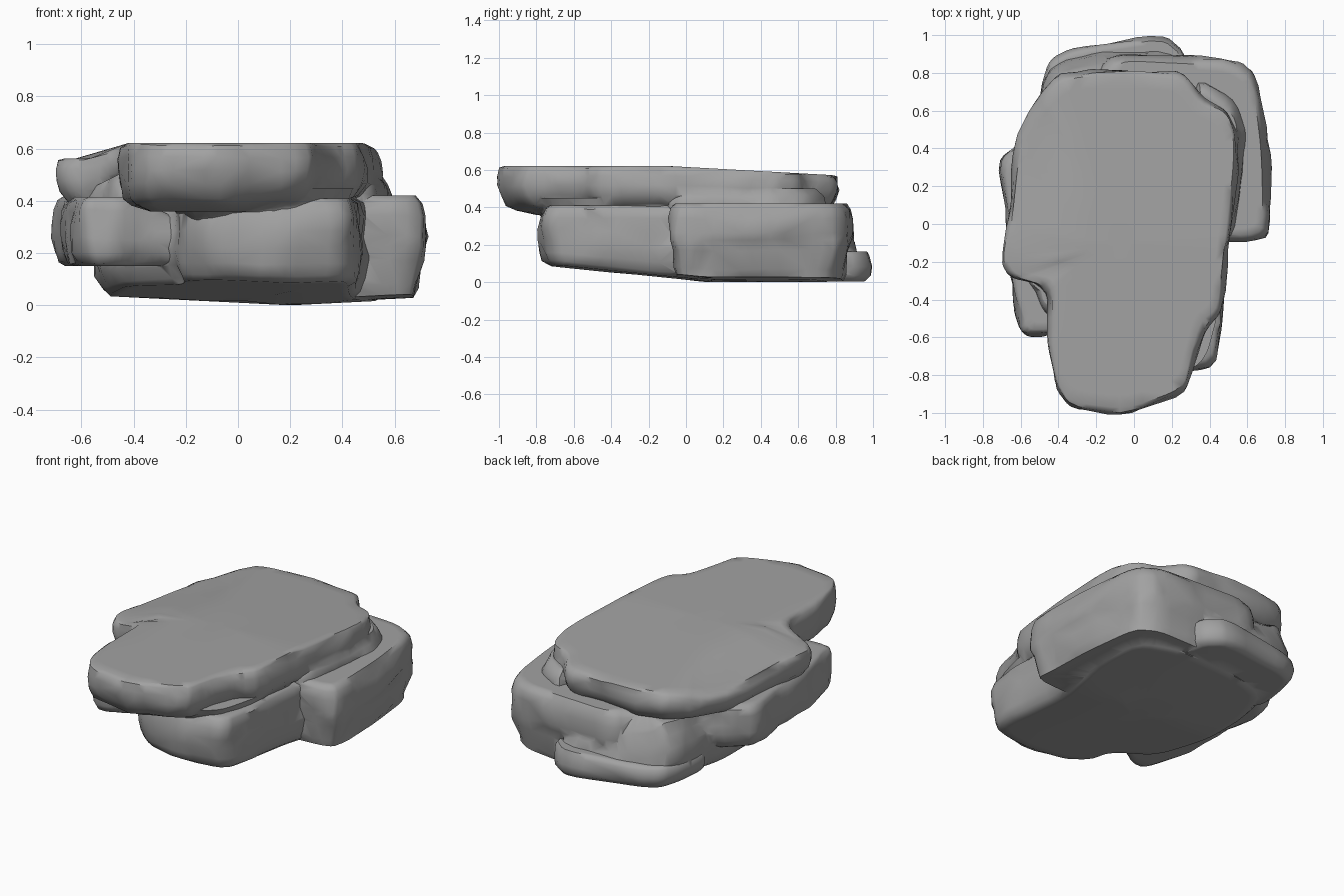
import bpy, bmesh, math
from mathutils import Vector, noise

if "Cube" in bpy.data.objects:
    bpy.data.objects.remove(bpy.data.objects["Cube"])


def soften(pts, rounds=2, cut=0.18):
    # corner cutting, so that the outlines look worn
    for _ in range(rounds):
        out = []
        for i, p in enumerate(pts):
            q = pts[(i + 1) % len(pts)]
            out += [p.lerp(q, cut), p.lerp(q, 1 - cut)]
        pts = out
    return pts


def slab(name, outline, low, high, profile, rough=0.024):
    """Stack rings of the outline; profile = (height fraction, inset)."""
    pts = soften([Vector(p) for p in outline])
    c = Vector(((min(p.x for p in pts) + max(p.x for p in pts)) / 2,
                (min(p.y for p in pts) + max(p.y for p in pts)) / 2))
    bm = bmesh.new()

    def ring(t, inset=0.0, scale=1.0):
        vs = []
        for p in pts:
            d = p - c
            q = c + (d - d.normalized() * inset) * scale
            z = low(q.x, q.y) * (1 - t) + high(q.x, q.y) * t
            v = Vector((q.x, q.y, z))
            if 0 < t < 1:
                w = Vector((v.x, v.y, v.z * 1.7))
                n = noise.noise_vector(w * 3.5) * rough + noise.noise_vector(w * 9) * rough * 0.6
                v += Vector((n.x, n.y, n.z * 0.4))
            vs.append(bm.verts.new(v))
        return vs

    t0, i0 = profile[0]
    t1, i1 = profile[-1]
    caps = (0.3, 0.6, 0.93)
    rings = [ring(t0, i0, s) for s in caps]
    rings += [ring(t, i) for t, i in profile]
    rings += [ring(t1, i1, s) for s in reversed(caps)]
    n = len(pts)
    for a, b in zip(rings, rings[1:]):
        for i in range(n):
            j = (i + 1) % n
            bm.faces.new((a[i], a[j], b[j], b[i]))
    for r, f, flip in ((rings[0], low, True), (rings[-1], high, False)):
        m = bm.verts.new((c.x, c.y, f(c.x, c.y)))
        for i in range(n):
            j = (i + 1) % n
            bm.faces.new((m, r[j], r[i]) if flip else (m, r[i], r[j]))
    bmesh.ops.triangulate(bm, faces=bm.faces[:])
    bmesh.ops.recalc_face_normals(bm, faces=bm.faces[:])
    me = bpy.data.meshes.new(name)
    bm.to_mesh(me)
    bm.free()
    ob = bpy.data.objects.new(name, me)
    bpy.context.collection.objects.link(ob)
    return ob


# underside rises towards the front and the sides
def ground(x, y):
    return 0.09 * max(0, 0.1 - y) / 0.87 + 0.035 * abs(x - 0.2) / 0.7


# top face falls gently towards the back and the left
def crown(x, y):
    return 0.622 - 0.05 * max(0, y + 0.1) / 0.9 - 0.06 * min(1, max(0, -x - 0.42) / 0.15)


def flat(z):
    return lambda x, y: z


worn = [(0, 0.06), (0.06, 0.03), (0.2, 0.01), (0.4, 0), (0.6, 0), (0.8, 0.008), (0.94, 0.02), (1, 0.045)]
overhang = [(0, 0.2), (0.1, 0.1), (0.2, 0.045), (0.4, 0.015), (0.6, 0), (0.8, 0.003), (0.95, 0.012), (1, 0.03)]
sloped = [(0, 0.02), (0.3, 0), (0.6, 0.01), (0.8, 0.03), (1, 0.06)]

# overhanging top slab
top_slab = slab("top_slab", [
    (-0.35, -0.97), (-0.04, -1.01), (0.27, -0.9), (0.31, -0.74), (0.37, -0.54), (0.47, -0.46),
    (0.51, -0.1), (0.55, 0.3), (0.55, 0.48), (0.49, 0.6), (0.36, 0.66), (0.26, 0.79), (0.08, 0.81),
    (-0.36, 0.81), (-0.53, 0.66), (-0.63, 0.4), (-0.68, 0.0), (-0.7, -0.2), (-0.65, -0.28),
    (-0.46, -0.32), (-0.45, -0.6), (-0.42, -0.86)], flat(0.36), crown, overhang)

# main body with the front block
main_body = slab("main_body", [
    (-0.22, -0.67), (-0.1, -0.77), (0.15, -0.785), (0.44, -0.76), (0.46, -0.5), (0.49, -0.1), (0.58, 0.3),
    (0.56, 0.7), (0.3, 0.82), (-0.15, 0.78), (-0.43, 0.68), (-0.54, 0.4), (-0.55, 0.0), (-0.48, -0.35),
    (-0.24, -0.52)], ground, flat(0.41), worn)

# neck between the front block and the overhang
front_neck = slab("front_neck", [
    (-0.3, -0.6), (-0.2, -0.82), (0.2, -0.83), (0.38, -0.72), (0.45, -0.45), (0.48, 0), (-0.3, 0)],
    flat(0.28), flat(0.45), [(0, 0.14), (0.3, 0.08), (0.6, 0.03), (1, 0)])

# left shelf
left_shelf = slab("left_shelf", [
    (-0.58, -0.6), (-0.46, -0.6), (-0.35, -0.55), (-0.16, -0.5), (0.1, -0.3), (0.1, 0.4), (-0.35, 0.6),
    (-0.6, 0.44), (-0.72, 0.32), (-0.68, 0.0), (-0.67, -0.25), (-0.63, -0.45)],
    flat(0.15), lambda x, y: 0.415 - 0.5 * min(0.2, max(0, x + 0.4)), worn)

# right and back block
right_block = slab("right_block", [
    (0.3, -0.095), (0.7, -0.09), (0.715, 0.05), (0.715, 0.4), (0.66, 0.78), (0.53, 0.87), (0.28, 0.89),
    (-0.12, 0.9), (-0.25, 0.7), (0.1, 0.3)],
    lambda x, y: ground(x, y) + 0.005, flat(0.42),
    [(0, 0.05), (0.1, 0.03), (0.35, 0.02), (0.5, 0.005), (0.6, 0), (0.8, 0), (0.93, 0.015), (1, 0.04)])

# low ledge behind, with rubble sloping down to it
back_ledge = slab("back_ledge", [
    (-0.52, 0.5), (-0.5, 0.72), (-0.45, 0.87), (-0.33, 0.93), (0.16, 1.01), (0.29, 0.9), (0.3, 0.4),
    (-0.1, 0.2)], lambda x, y: ground(x, y) + 0.003, flat(0.165),
    [(0, 0.04), (0.2, 0.01), (0.5, 0), (0.85, 0.01), (1, 0.03)], 0.015)
back_rubble = slab("back_rubble", [
    (-0.5, 0.4), (-0.5, 0.7), (-0.43, 0.85), (-0.2, 0.91), (0.1, 0.96), (0.25, 0.9), (0.2, 0.6), (0, 0.3)],
    flat(0.08), lambda x, y: min(0.4, 0.17 + 1.6 * max(0, 0.93 - y)), sloped)

# stepped stone under the right rim and in the left notch
right_step = slab("right_step", [
    (0.3, -0.1), (0.5, -0.1), (0.58, 0.2), (0.6, 0.45), (0.55, 0.64), (0.3, 0.8)],
    flat(0.3), flat(0.5), sloped)
notch_rubble = slab("notch_rubble", [
    (-0.6, -0.22), (-0.58, -0.32), (-0.48, -0.48), (-0.38, -0.5), (-0.35, -0.2)],
    flat(0.3), lambda x, y: 0.5 + 0.5 * (x + 0.46), sloped)

# fuse everything into one rock
bpy.context.view_layer.objects.active = main_body
for part in (front_neck, left_shelf, right_block, back_ledge, back_rubble,
             right_step, notch_rubble, top_slab):
    mod = main_body.modifiers.new("fuse", 'BOOLEAN')
    mod.operation, mod.solver, mod.object = 'UNION', 'EXACT', part
    bpy.ops.object.modifier_apply(modifier=mod.name)
    bpy.data.objects.remove(part)
main_body.name = "layered_rock"
zmin = min(v.co.z for v in main_body.data.vertices)
for v in main_body.data.vertices:
    v.co.z -= zmin

# dark grey stone
stone = bpy.data.materials.new("stone")
stone.diffuse_color = (0.36, 0.36, 0.36, 1)
stone.use_nodes = True
stone.node_tree.nodes["Principled BSDF"].inputs["Base Color"].default_value = stone.diffuse_color
main_body.data.materials.clear()
main_body.data.materials.append(stone)
main_body.select_set(True)
bpy.ops.object.shade_smooth_by_angle(angle=math.radians(50))
